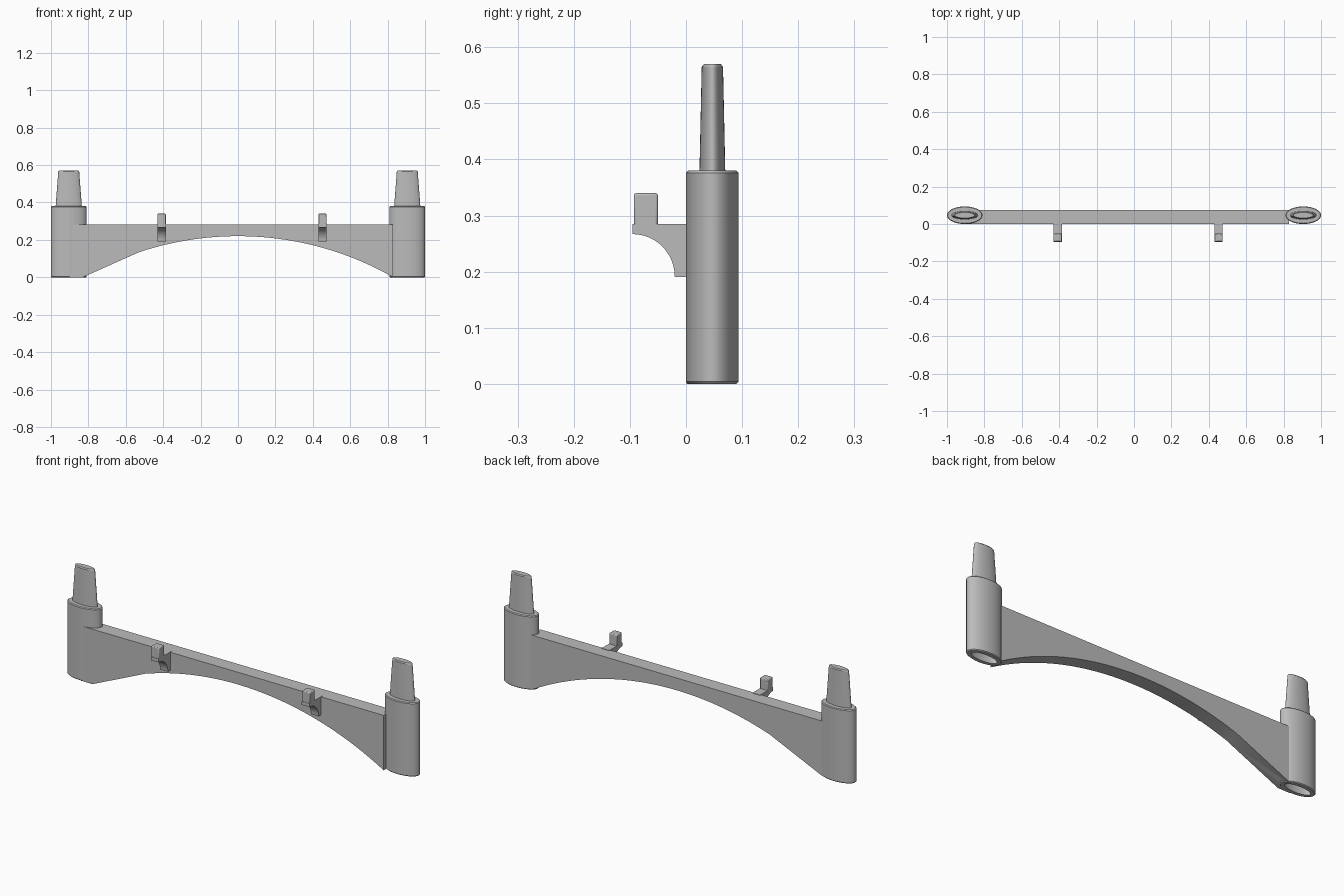
import bpy, bmesh, math

if "Cube" in bpy.data.objects:
    bpy.data.objects.remove(bpy.data.objects["Cube"])

grey = bpy.data.materials.new("plain grey")
grey.use_nodes = True
grey.diffuse_color = (0.5, 0.5, 0.5, 1)
grey.node_tree.nodes["Principled BSDF"].inputs["Base Color"].default_value = (0.5, 0.5, 0.5, 1)


def finish(name, bm):
    bmesh.ops.recalc_face_normals(bm, faces=bm.faces)
    mesh = bpy.data.meshes.new(name)
    bm.to_mesh(mesh)
    bm.free()
    mesh.materials.append(grey)
    obj = bpy.data.objects.new(name, mesh)
    bpy.context.collection.objects.link(obj)
    return obj


def select(obj):
    bpy.ops.object.select_all(action='DESELECT')
    obj.select_set(True)
    bpy.context.view_layer.objects.active = obj


def smooth(obj):
    select(obj)
    bpy.ops.object.shade_smooth_by_angle(angle=math.radians(30))


def loft(name, cx, cy, rings, sides=64):
    """Stack elliptical rings (z, radius x, radius y) and cap both ends."""
    bm = bmesh.new()
    loops = []
    for z, rx, ry in rings:
        angles = [2 * math.pi * i / sides for i in range(sides)]
        loops.append([bm.verts.new((cx + rx * math.cos(a), cy + ry * math.sin(a), z)) for a in angles])
    for low, high in zip(loops, loops[1:]):
        for i in range(sides):
            j = (i + 1) % sides
            bm.faces.new((low[i], low[j], high[j], high[i]))
    bm.faces.new(loops[0])
    bm.faces.new(loops[-1])
    return finish(name, bm)


def extrude(name, points, offset):
    """Extrude a closed outline along the offset vector."""
    bm = bmesh.new()
    face = bm.faces.new([bm.verts.new(p) for p in points])
    result = bmesh.ops.extrude_face_region(bm, geom=[face])
    verts = [v for v in result["geom"] if isinstance(v, bmesh.types.BMVert)]
    bmesh.ops.translate(bm, verts=verts, vec=offset)
    return finish(name, bm)


# Arched beam: flat top, circular arch with a straight run-out on the right side
RADIUS, CROWN = 1.675, 0.22
outline = [(0.83, 0.283), (-0.9, 0.283), (-0.9, 0), (-0.83, 0)]
for i in range(34):
    x = -0.53 + 1.355 * i / 33
    outline.append((x, CROWN - RADIUS + math.sqrt(RADIUS ** 2 - x ** 2)))
outline.append((0.83, 0))
beam = extrude("arched_beam", [(x, 0.001, z) for x, z in outline], (0, 0.075, 0))

# Posts with a tapered peg on top and a matching socket underneath
POST_Y = 0.047
post_rings = [
    (0.19, 0.056, 0.019), (0, 0.072, 0.025),          # socket
    (0, 0.091, 0.043), (0.004, 0.095, 0.047),         # foot
    (0.376, 0.095, 0.047), (0.38, 0.091, 0.043),      # shoulder
    (0.38, 0.07, 0.023), (0.565, 0.056, 0.019), (0.57, 0.052, 0.015),  # peg
]
for side, label in ((-1, "right"), (1, "left")):
    smooth(loft(label + "_post", side * 0.905, POST_Y, post_rings))
    # Clear the beam out of the post's core so the socket stays open
    core = loft("core_cutter", side * 0.905, POST_Y, [(-0.1, 0.08, 0.036), (0.4, 0.08, 0.036)])
    core.hide_render = True
    cut = beam.modifiers.new("core", 'BOOLEAN')
    cut.operation = 'DIFFERENCE'
    cut.object = core
    select(beam)
    bpy.ops.object.modifier_apply(modifier=cut.name)
    bpy.data.objects.remove(core)
smooth(beam)

# Brackets on the front, each a quarter-round arm with an upright tab
WIDTH = 0.044
for x, label in ((-0.408, "right"), (0.452, "left")):
    arm = [(0.01, 0.285), (0.01, 0.19)]
    for i in range(13):
        a = math.pi / 2 * i / 12
        arm.append((-0.095 + 0.075 * math.cos(a), 0.191 + 0.076 * math.sin(a)))
    arm.append((-0.095, 0.285))
    left = x - WIDTH / 2
    smooth(extrude(label + "_bracket_arm", [(left, y, z) for y, z in arm], (WIDTH, 0, 0)))

    tab_outline = [(-0.05, 0.275), (-0.05, 0.34), (-0.093, 0.34), (-0.093, 0.275)]
    tab = extrude(label + "_bracket_tab", [(left, y, z) for y, z in tab_outline], (WIDTH, 0, 0))
    bevel = tab.modifiers.new("rounded_edges", 'BEVEL')
    bevel.width = 0.004
    bevel.segments = 2
    smooth(tab)
